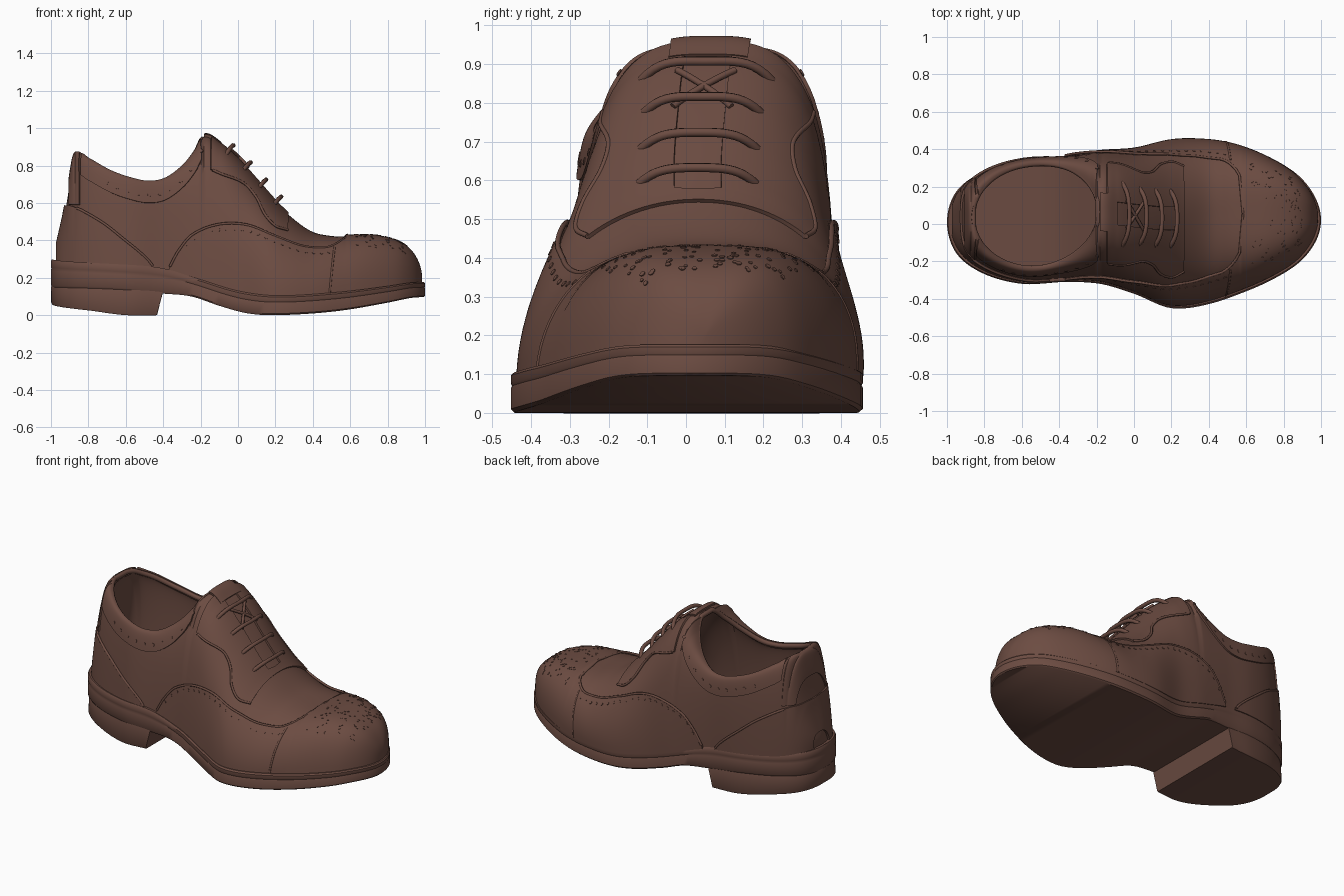
import bpy, bmesh, math, random
from mathutils import Vector

random.seed(4)
if "Cube" in bpy.data.objects:
    bpy.data.objects.remove(bpy.data.objects["Cube"])
HALF = math.pi / 2
LEN = 0.972          # half length of the upper
FIT = 0.96           # width of the upper against the sole

leather = bpy.data.materials.new("brown leather")
leather.use_nodes = True
leather.diffuse_color = (0.15, 0.072, 0.054, 1)
shader = leather.node_tree.nodes["Principled BSDF"]
shader.inputs["Base Color"].default_value = leather.diffuse_color
shader.inputs["Roughness"].default_value = 0.7


def angle_of(x):
    return math.acos(max(-1, min(1, -x)))


def spline(*pts):
    """Smooth function of x through the points, rounded at both ends."""
    k = [(angle_of(x), v) for x, v in pts]

    def slope(i):
        a, b = k[max(i - 1, 0)], k[min(i + 1, len(k) - 1)]
        return (b[1] - a[1]) / (b[0] - a[0])

    def f(x):
        th = angle_of(x)
        if th <= k[0][0]:
            return k[0][1]
        for i in range(len(k) - 1):
            (a, va), (b, vb) = k[i], k[i + 1]
            if th <= b:
                d = b - a
                u = (th - a) / d
                h = u * u * (3 - 2 * u)
                return (va * (1 - h) + vb * h + d * u * (1 - u) ** 2 * slope(i)
                        - d * u * u * (1 - u) * slope(i + 1))
        return k[-1][1]
    return f


# Plan outline, heights and section roundness along the shoe
half_width = spline((-1, 0), (-.95, .165), (-.8, .275), (-.6, .33), (-.4, .335), (-.2, .352),
                    (0, .388), (.2, .45), (.4, .44), (.6, .385), (.8, .29), (.9, .215), (1, 0))
middle = spline((-1, .01), (-.6, .01), (-.2, .035), (0, .015), (.2, 0), (.6, .025), (1, .02))
welt_z = spline((-1, .30), (-.6, .27), (-.4, .25), (-.2, .19), (0, .13), (.2, .105),
                (.5, .12), (.8, .155), (.93, .174), (1, .177))
sole_z = spline((-1, .15), (-.7, .14), (-.4, .115), (-.25, .10), (-.1, .05), (.05, .01),
                (.2, 0), (.5, .018), (.8, .066), (.93, .092), (1, .097))
heel_z = spline((-1, .06), (-.8, .025), (-.6, 0), (-.4, 0))
top_z = spline((-1, .32), (-.988, .39), (-.962, .5), (-.937, .63), (-.918, .77), (-.895, .865),
               (-.82, .83), (-.7, .765), (-.6, .73), (-.5, .71), (-.4, .725), (-.3, .795),
               (-.23, .88), (-.185, .958), (-.1, .915), (0, .83), (.1, .725), (.2, .615),
               (.28, .535), (.4, .45), (.5, .425), (.6, .42), (.75, .418), (.87, .39),
               (.94, .345), (.985, .275), (1, .2))
power = spline((-1, .6), (-.5, .75), (-.1, .62), (.2, .98), (.5, .7), (.7, .55), (1, .55))


def opening(x):
    return 0.28 * max(0, 1 - ((x + .54) / .35) ** 2) ** .48


def surface(x, t, side):
    """Point on the upper: t runs from the welt to the top edge."""
    w = half_width(x) * FIT
    o = min(opening(x), w)
    y = o + (w - o) * max(0, math.cos(t)) ** power(x)
    s = max(0, math.sin(t)) ** .95
    z = welt_z(x) - .01 + (top_z(x) - welt_z(x) + .01) * s
    return Vector((x * LEN, middle(x) + .008 + .022 * s + side * y, z))


def normal(x, t, side):
    t = max(t, .03)
    p = surface(x, t, side)
    n = (p - surface(x - .01, t, side)).cross(p - surface(x, t - .03, side))
    return (n * -side).normalized()


def t_at_z(x, z):
    b = welt_z(x) - .01
    return math.asin(max(0, min(1, (z - b) / (top_z(x) - b))) ** (1 / .95))


def t_at_y(x, y):
    return math.acos(min(1, abs(y) / (half_width(x) * FIT)) ** (1 / power(x)))


def finish(name, bm, thick=0, inward=False):
    me = bpy.data.meshes.new(name)
    bm.to_mesh(me)
    bm.free()
    ob = bpy.data.objects.new(name, me)
    bpy.context.collection.objects.link(ob)
    me.materials.append(leather)
    bpy.ops.object.select_all(action='DESELECT')
    ob.select_set(True)
    bpy.context.view_layer.objects.active = ob
    if thick:
        mod = ob.modifiers.new("thickness", 'SOLIDIFY')
        mod.thickness, mod.offset = thick, -1 if inward else 1
        bpy.ops.object.modifier_apply(modifier=mod.name)
    bpy.ops.object.shade_smooth_by_angle(angle=math.radians(40))


def patch(name, x0, x1, low, high, thick=.012, inward=False, nx=70, nt=18):
    """Leather panel on both sides, between two limits across the section."""
    bm = bmesh.new()
    a, b = angle_of(x0), angle_of(x1)
    for side in (-1, 1):
        rows = []
        for i in range(nx + 1):
            x = -math.cos(a + (b - a) * i / nx)
            lo, hi = low(x), high(x)
            hi = max(lo, hi)
            rows.append([bm.verts.new(surface(x, hi - (hi - lo) * (1 - j / nt) ** 1.6, side))
                         for j in range(nt + 1)])
        for r, s in zip(rows, rows[1:]):
            for j in range(nt):
                f = [r[j], s[j], s[j + 1], r[j + 1]]
                bm.faces.new(f if side < 0 else f[::-1])
    bmesh.ops.remove_doubles(bm, verts=bm.verts, dist=.0008)
    finish(name, bm, thick, inward)


def tube(name, pts, r, cyclic=False):
    cu = bpy.data.curves.new(name, 'CURVE')
    cu.dimensions, cu.bevel_depth, cu.bevel_resolution = '3D', r, 2
    cu.use_fill_caps = True
    sp = cu.splines.new('POLY')
    sp.points.add(len(pts) - 1)
    for q, p in zip(sp.points, pts):
        q.co = (*p, 1)
    sp.use_cyclic_u = cyclic
    ob = bpy.data.objects.new(name, cu)
    bpy.context.collection.objects.link(ob)
    cu.materials.append(leather)


def slab(name, x0, x1, bottom, top, profile, n=90, slant=0):
    """Sole layer following the outline; profile is (inset, height) pairs."""
    bm = bmesh.new()
    a, b = angle_of(x0), angle_of(x1)
    rows = []
    for i in range(n + 1):
        x = -math.cos(a + (b - a) * i / n)
        w, lo, hi = half_width(x), bottom(x), top(x)
        ring = [(s, q, h) for s, pr in ((-1, profile), (1, profile[::-1])) for q, h in pr]
        rows.append([bm.verts.new((x * (1 - q * .3) + slant * h * i / n,
                                   middle(x) + s * w * (1 - q), lo + (hi - lo) * h))
                     for s, q, h in ring])
    m = len(rows[0])
    for r, s in zip(rows, rows[1:]):
        for j in range(m):
            bm.faces.new((r[j], s[j], s[(j + 1) % m], r[(j + 1) % m]))
    bm.faces.new(rows[0])
    bm.faces.new(rows[-1])
    bmesh.ops.remove_doubles(bm, verts=bm.verts, dist=.0005)
    bmesh.ops.recalc_face_normals(bm, faces=bm.faces)
    finish(name, bm)


# Sole, welt and heel
slab("sole", -1, 1, sole_z, welt_z,
     [(.02, 0), (0, .08), (0, .6), (.007, .66), (0, .72), (0, .92), (.02, 1)])
slab("heel_block", -1, -.435, heel_z, lambda x: sole_z(x) + .02,
     [(.02, 0), (.005, .06), (.005, .85), (.025, 1)], 40, .035)

# Upper shell with its foot opening
patch("upper", -1, 1, lambda x: 0, lambda x: HALF, .03, True, 200, 24)
rim = []
for side in (-1, 1):
    half = [surface(-.54 - .345 * math.cos(math.pi * i / 50), HALF, side) for i in range(51)]
    rim += half if side < 0 else half[-2:0:-1]
tube("collar_rim", [p - Vector((0, 0, .01)) for p in rim], .016, True)

# Leather panels
wing_z = spline((-.38, .25), (-.33, .34), (-.25, .43), (-.1, .485), (.05, .48), (.2, .42),
                (.35, .365), (.48, .355), (.55, .38), (.6, .42), (.64, .5))
counter_z = spline((-.97, .58), (-.9, .58), (-.75, .5), (-.6, .385), (-.5, .3), (-.46, .25))
facing_z = spline((-.2, .80), (-.1, .755), (.03, .7), (.1, .62), (.14, .54), (.2, .475), (.27, .45))


def wing_t(x):
    return t_at_z(x, wing_z(x))


def counter_t(x):
    return t_at_z(x, counter_z(x))


def facing_t(x):
    return t_at_z(x, facing_z(x))


patch("wing_tip", -.38, 1, lambda x: 0, wing_t, nx=110)
patch("heel_counter", -.99, -.46, lambda x: 0, counter_t)
patch("collar_band", -.86, -.2, lambda x: t_at_z(x, top_z(x) - .11), lambda x: HALF, .01)
patch("heel_tab", -.925, -.87, lambda x: t_at_z(x, .59), lambda x: HALF, .008, nx=14)
patch("lace_facing", -.15, .27, facing_t,
      lambda x: t_at_y(x, .06) if x < .235 else HALF, .011)
patch("tongue_top", -.185, -.1, lambda x: t_at_y(x, .1), lambda x: HALF, .014, nx=12)


# Raised seams along the panel edges
def seam(name, x0, x1, tf, side):
    xs = [x0 + (x1 - x0) * i / 50 for i in range(51)]
    tube(name, [surface(x, tf(x), side) + normal(x, tf(x), side) * .009 for x in xs], .007)


for side, tag in ((-1, "right"), (1, "left")):
    seam("wing_seam_" + tag, -.375, .6, wing_t, side)
    seam("counter_seam_" + tag, -.88, -.47, counter_t, side)
    seam("facing_seam_" + tag, -.14, .27, facing_t, side)
    tube("toe_seam_" + tag, [surface(.5 + .03 * i / 10, wing_t(.5) * i / 10, side)
                             + normal(.5, wing_t(.5) * i / 10, side) * .01 for i in range(11)], .006)

# Punched decoration
bm = bmesh.new()


def punch(x, t, side, r, lift):
    n = normal(x, t, side)
    mat = n.to_track_quat('Z', 'Y').to_matrix().to_4x4()
    mat.translation = surface(x, t, side) + n * lift
    bmesh.ops.create_cone(bm, cap_ends=True, segments=8, radius1=r, radius2=r, depth=.005, matrix=mat)


for side in (-1, 1):
    for i in range(20):
        x = -.32 + .82 * i / 19
        punch(x, t_at_z(x, wing_z(x) - .03), side, .009, .012)
    for i in range(10):
        x = -.72 + .52 * i / 9
        punch(x, t_at_z(x, top_z(x) - .068), side, .010, .010)
    for i in range(55):
        x = random.uniform(.64, .92)
        punch(x, t_at_y(x, random.uniform(.02, .76) * half_width(x)), side,
              random.uniform(.005, .008), .012)
finish("perforations", bm)

# Laces: four arched bars and one crossing beneath
bars = [-.05, .045, .13, .213]


def lace_point(x, y, lift):
    t, side = t_at_y(x, y), 1 if y > 0 else -1
    return surface(x, t, side) + Vector((.6, 0, .8)) * lift


for k, x in enumerate(bars):
    reach = .18 if k == 0 else .16
    pts = []
    for i in range(25):
        u = -1 + i / 12
        pts.append(lace_point(x - .02 * u * u, reach * u + .001, -.01 + .05 * (1 - u ** 4)))
    tube("lace_bar_%d" % (k + 1), pts, .012)
for s, tag in ((-1, "right"), (1, "left")):
    tube("lace_cross_" + tag,
         [lace_point(bars[0] + (bars[1] - bars[0]) * i / 8, s * (.075 - .15 * i / 8) + .001, .015)
          for i in range(9)], .009)
